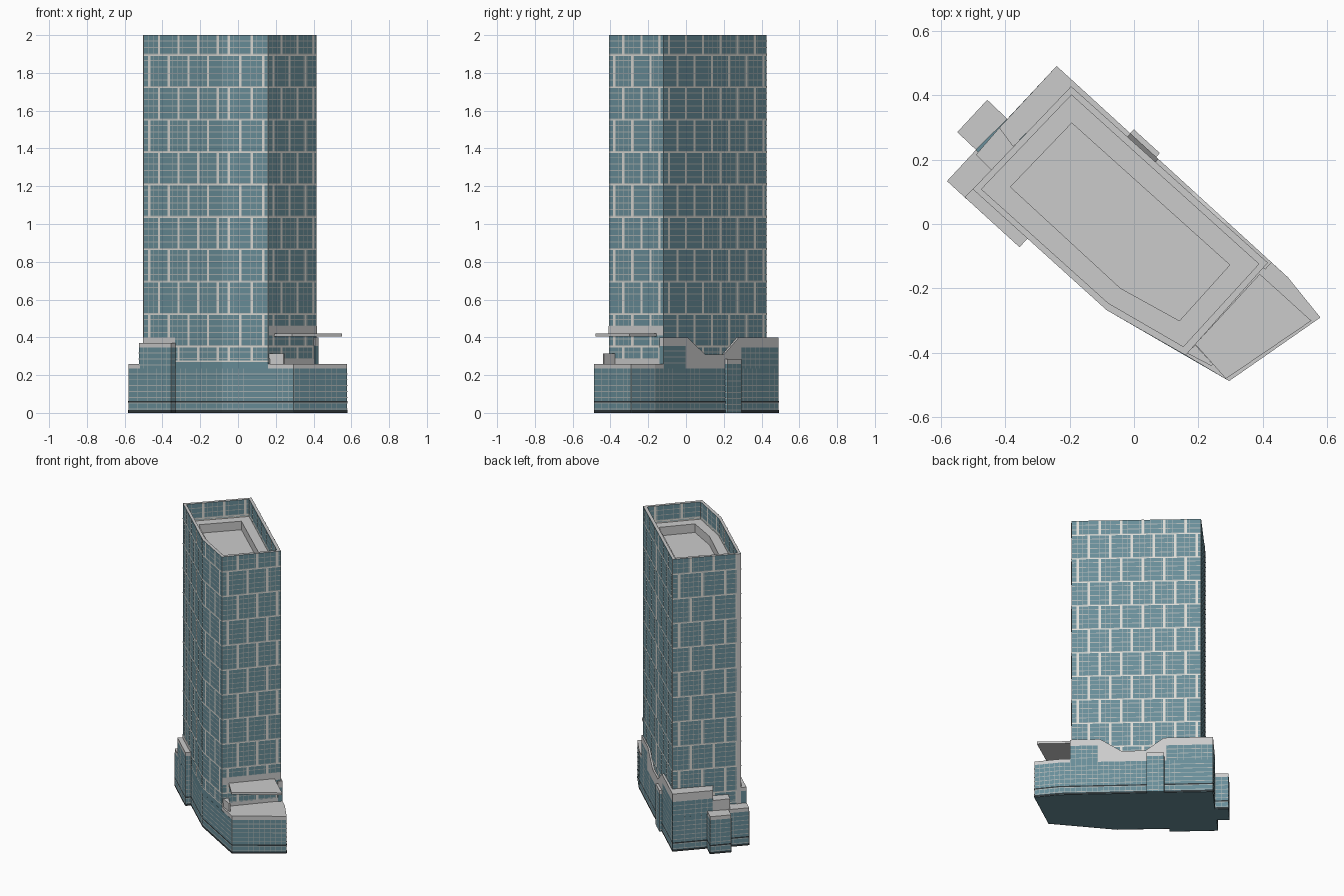
import bpy, bmesh, math
from mathutils import Vector

if "Cube" in bpy.data.objects:
    bpy.data.objects.remove(bpy.data.objects["Cube"])


def material(name, rgb):
    m = bpy.data.materials.new(name)
    m.diffuse_color = (*rgb, 1)
    m.use_nodes = True
    m.node_tree.nodes["Principled BSDF"].inputs["Base Color"].default_value = m.diffuse_color
    return m


GLASS = material("teal_glass", (0.14, 0.27, 0.32))
LINE = material("mullion", (0.40, 0.45, 0.45))
PALE = material("pale_panel", (0.72, 0.71, 0.67))
DARK = material("dark_base", (0.03, 0.04, 0.045))


def finish(name, bm, mat=None, fix=True):
    if fix:
        bmesh.ops.recalc_face_normals(bm, faces=bm.faces)
    me = bpy.data.meshes.new(name)
    bm.to_mesh(me)
    bm.free()
    if mat:
        me.materials.append(mat)
    ob = bpy.data.objects.new(name, me)
    bpy.context.collection.objects.link(ob)
    return ob


def loft(name, rings, mat=None, bottom=True, top=True, fix=True):
    """Skin a stack of (outline, z) rings."""
    bm = bmesh.new()
    rows = [[bm.verts.new((x, y, z)) for x, y in pts] for pts, z in rings]
    for a, b in zip(rows, rows[1:]):
        for i in range(len(a)):
            j = (i + 1) % len(a)
            bm.faces.new((a[i], a[j], b[j], b[i]))
    if bottom:
        bm.faces.new(rows[0][::-1])
    if top:
        bm.faces.new(rows[-1])
    return finish(name, bm, mat, fix)


def prism(name, pts, z0, z1, mat=None):
    return loft(name, [(pts, z0), (pts, z1)], mat)


class Panels:
    """Thin rectangles laid just proud of vertical walls."""
    def __init__(self):
        self.bm = bmesh.new()

    def add(self, a, b, s0, s1, z0, z1, off):
        a, b = Vector(a), Vector(b)
        d = (b - a).normalized()
        n = Vector((d.y, -d.x)) * off
        p, q = a + d * s0 + n, a + d * s1 + n
        self.bm.faces.new([self.bm.verts.new(v) for v in
                           ((*p, z0), (*q, z0), (*q, z1), (*p, z1))])


def facade(name, edges, z0, z1, floor, pilasters=True):
    lines, pales = Panels(), Panels()
    for k, (a, b) in enumerate(edges):
        length = (Vector(b) - Vector(a)).length
        # floor lines
        for i in range(int((z1 - z0) / floor)):
            z = z1 - (i + 1) * floor
            lines.add(a, b, 0, length, z, z + 0.005, 0.001)
        # fine mullions
        n = max(2, round(length / 0.035))
        for i in range(n + 1):
            s = min(max(i * length / n, 0.002), length - 0.002)
            lines.add(a, b, s - 0.0012, s + 0.0012, z0, z1, 0.001)
        if not pilasters:
            continue
        # pale panels, staggered every five floors
        block, row, top = floor * 5, 0, z1
        bays = max(1, round(length / 0.14))
        while top > z0 + 0.01:
            low = max(z0, top - (block if row else floor * 3.2))
            for i in range(bays):
                s = (i + (0.3 if (row + k) % 2 else 0.8)) * length / bays
                pales.add(a, b, s - 0.008, s + 0.008, low, top, 0.002)
            pales.add(a, b, 0, length, low, low + 0.007, 0.0015)
            top, row = low, row + 1
    finish(name + "_mullions", lines.bm, LINE, False)
    if pilasters:
        finish(name + "_pale_panels", pales.bm, PALE, False)
    else:
        pales.bm.free()


def loop(pts):
    return list(zip(pts, pts[1:] + pts[:1]))


# Tower shaft with hollow parapet
tower = [(-0.5, 0.108), (-0.085, -0.267), (0.16, -0.407), (0.415, -0.12), (-0.195, 0.427)]
inner = [(-0.473, 0.108), (-0.08, -0.245), (0.153, -0.38), (0.387, -0.124), (-0.194, 0.40)]
recess = [(-0.383, 0.115), (-0.042, -0.199), (0.141, -0.30), (0.297, -0.127), (-0.193, 0.313)]
ROOF = 1.88
loft("tower_glass", [(tower, 0.235), (tower, 2)], GLASS, False, False, False)
loft("parapet_top", [(tower, 2), (inner, 2)], None, False, False, False)
loft("parapet_inner", [(inner, 2), (inner, ROOF)], GLASS, False, False, False)
loft("sunken_roof", [(inner, ROOF), (recess, ROOF), (recess, ROOF - 0.06)], None, False, True, False)
facade("tower", loop(tower), 0.27, 2, 0.0343)
facade("parapet_inside", loop(inner[::-1]), ROOF, 2, 0.0343)
A, B, C, D, E = tower

# Grey trims on the tower: corner strip, end band, bay band
trim = Panels()
w = (Vector(A) - Vector(E)).length
trim.add(E, A, w - 0.03, w, 0.26, 2, 0.003)
trim.add(C, D, 0, (Vector(D) - Vector(C)).length, 0.41, 0.46, 0.004)
trim.add(C, D, 0, (Vector(D) - Vector(C)).length, 0.26, 0.285, 0.004)
trim.add(A, B, 0, 0.228, 0.35, 0.40, 0.004)
finish("tower_trim", trim.bm, None, False)

# Podium
podium = [(-0.58, 0.133), (-0.355, -0.072), (-0.33, -0.045), B, (0.295, -0.487),
          (0.578, -0.29), (0.477, -0.165), (-0.24, 0.49), (-0.393, 0.326),
          (-0.455, 0.385), (-0.548, 0.285), (-0.49, 0.23)]
prism("podium", podium, 0, 0.235, GLASS)
facade("podium", loop(podium), 0.015, 0.235, 0.031, False)
base = Panels()
for a, b in loop(podium):
    ln = (Vector(b) - Vector(a)).length
    base.add(a, b, 0, ln, 0, 0.014, 0.0015)
    base.add(a, b, 0, ln, 0.055, 0.064, 0.0015)
finish("podium_dark_bands", base.bm, DARK, False)

# Terrace caps and low roofs
prism("terrace_cap", [C, (0.295, -0.487), (0.578, -0.29), (0.477, -0.165), (0.41, -0.104), D], 0.235, 0.26)
prism("west_corner_cap", [(-0.58, 0.133), (-0.52, 0.078), (-0.43, 0.175), (-0.49, 0.23)], 0.235, 0.26)
prism("end_box_cap", [(-0.49, 0.23), (-0.393, 0.326), (-0.455, 0.385), (-0.548, 0.285)], 0.235, 0.26)
prism("end_step", [(-0.49, 0.215), (-0.44, 0.165), (-0.36, 0.25), (-0.418, 0.298)], 0.235, 0.33)

# South-west bay
bay = [(-0.525, 0.083), (-0.355, -0.072), (-0.33, -0.045), A]
prism("bay_glass", bay, 0.235, 0.345, GLASS)
prism("bay_cap", bay, 0.345, 0.37)
facade("bay", loop(bay)[:3], 0.235, 0.345, 0.031, False)

# North-west wing
wing = [(-0.24, 0.49), (-0.418, 0.298), (-0.375, 0.24), (-0.19, 0.43), (-0.205, 0.458)]
prism("wing_glass", wing, 0.235, 0.345, GLASS)
prism("wing_cap", wing, 0.345, 0.40)
facade("wing", [((-0.24, 0.49), (-0.418, 0.298))], 0.235, 0.345, 0.031, False)

# North-east wall with sloping dip, drawn as (fraction along wall, z)
P, Q = Vector((-0.24, 0.49)), Vector((0.477, -0.165))
inward = Vector(((Q - P).y, -(Q - P).x)).normalized() * 0.03


def wall(name, profile, mat=None):
    bm = bmesh.new()
    front = [bm.verts.new((*P.lerp(Q, t), z)) for t, z in profile]
    back = [bm.verts.new((*(P.lerp(Q, t) + inward), z)) for t, z in profile]
    bm.faces.new(front)
    bm.faces.new(back[::-1])
    for i in range(len(front)):
        j = (i + 1) % len(front)
        bm.faces.new((front[i], back[i], back[j], front[j]))
    return finish(name, bm, mat)


wall("dipped_parapet", [(0, .40), (.32, .40), (.44, .31), (.595, .31), (.735, .40), (.93, .40),
                        (.93, .355), (.75, .355), (.75, .235), (.305, .235), (.305, .345), (0, .345)])
for i, (t0, t1, z) in enumerate(((0, .305, .345), (.75, .93, .355))):
    wall(f"parapet_glass_{i}", [(t0, .235), (t1, .235), (t1, z), (t0, z)], GLASS)
    facade(f"parapet_{i}", [(P.lerp(Q, t1), P.lerp(Q, t0))], 0.235, z, 0.031, False)

# Small projecting bay on the north-east wall
ne_bay = [(0.062, 0.20), (0.08, 0.22), (0.0, 0.293), (-0.02, 0.275)]
prism("rear_bay", ne_bay, 0, 0.26, GLASS)
prism("rear_bay_cap", ne_bay, 0.26, 0.285)
facade("rear_bay", loop(ne_bay)[:3], 0, 0.26, 0.031, False)

# Terrace canopy and box beneath
prism("canopy", [(0.19, -0.373), (0.285, -0.48), (0.55, -0.30), (0.39, -0.155)], 0.405, 0.42)
prism("terrace_box", [(0.163, -0.40), (0.24, -0.44), (0.245, -0.435), (0.19, -0.375)], 0.26, 0.315)
